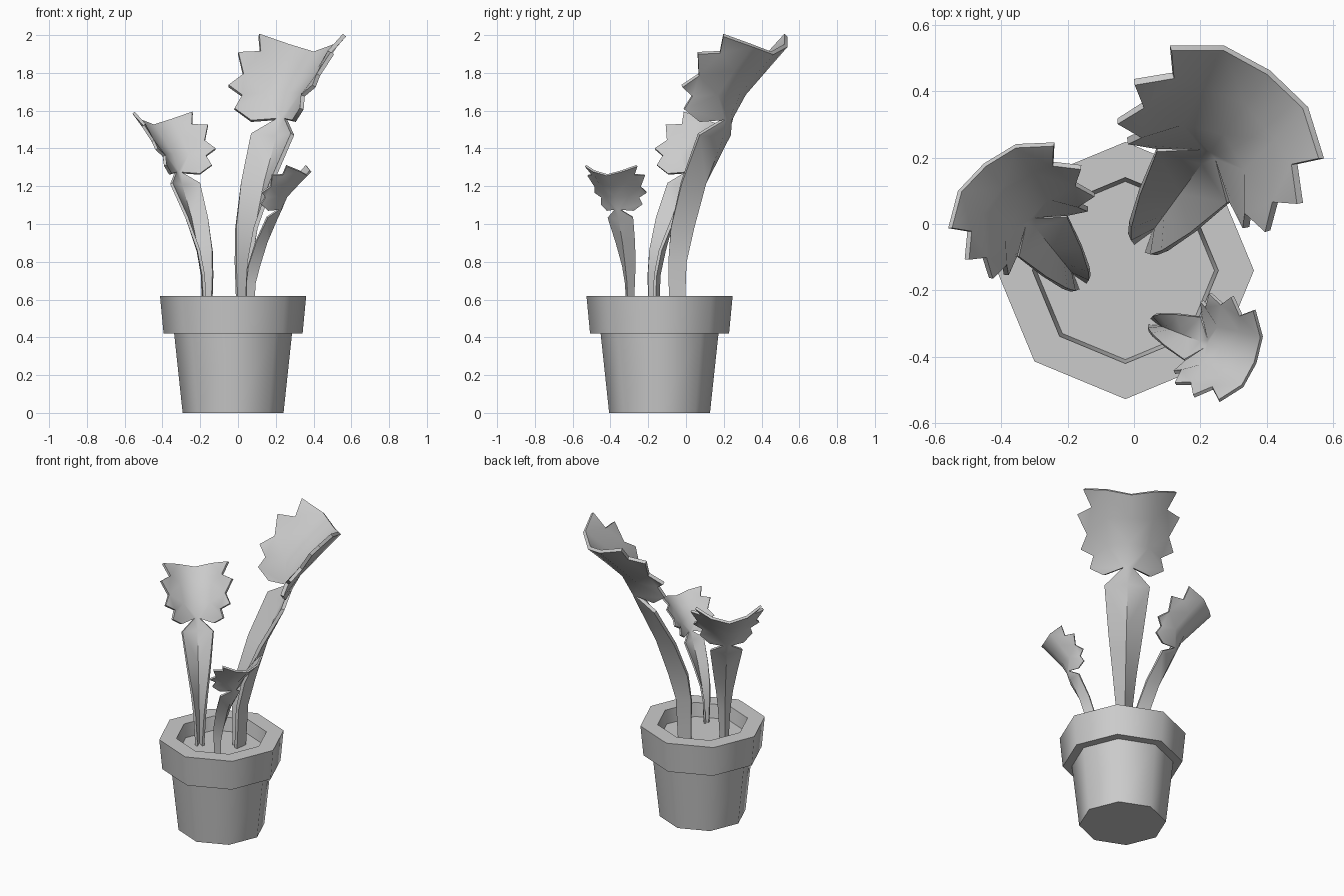
import bpy, bmesh
from math import pi, cos, sin, radians

if "Cube" in bpy.data.objects:
    bpy.data.objects.remove(bpy.data.objects["Cube"])

SIDES = 8
CX, CY = -0.026, -0.14      # pot centre
SOIL_Z = 0.53


def finish(ob, angle=50):
    """Apply modifiers, then smooth everything except sharp edges."""
    bpy.ops.object.select_all(action='DESELECT')
    ob.select_set(True)
    bpy.context.view_layer.objects.active = ob
    bpy.ops.object.convert(target='MESH')
    bpy.ops.object.shade_smooth_by_angle(angle=radians(angle))


def add_object(name, bm):
    bmesh.ops.recalc_face_normals(bm, faces=bm.faces[:])
    me = bpy.data.meshes.new(name)
    bm.to_mesh(me)
    bm.free()
    ob = bpy.data.objects.new(name, me)
    bpy.context.collection.objects.link(ob)
    return ob


def lathe(name, profile):
    """Octagonal turned shape, capped at both ends of the profile."""
    bm = bmesh.new()
    rings = [[bm.verts.new((r * cos(2 * pi * k / SIDES), r * sin(2 * pi * k / SIDES), z))
              for k in range(SIDES)] for r, z in profile]
    for a, b in zip(rings, rings[1:]):
        for k in range(SIDES):
            n = (k + 1) % SIDES
            bm.faces.new((a[k], a[n], b[n], b[k]))
    bm.faces.new(rings[0])
    bm.faces.new(rings[-1])
    ob = add_object(name, bm)
    ob.location = (CX, CY, 0)
    finish(ob)


# Pot with stepped rim, hollow down to the soil
lathe("pot", [(0.267, 0), (0.312, 0.42), (0.368, 0.42), (0.387, 0.62),
              (0.28, 0.62), (0.268, SOIL_Z)])

# Half of a leaf: x = sideways, y = outward lean, z = height above soil
# Stalk rows: height, centre lean, half width, edge lean, edge height
STALK = [(-0.06, 0.065, 0.028, 0.0, -0.06), (0.24, 0.08, 0.045, 0.005, 0.24),
         (0.42, 0.13, 0.065, 0.035, 0.42), (0.66, 0.21, 0.10, 0.13, 0.66),
         (0.90, 0.32, 0.135, 0.27, 0.915), (1.0, 0.364, 0.028, 0.356, 0.995)]
# Blade: crease (C), middle (M), toothed edge (P) and top (T)
BLADE = {
    'C1': (0, 0.43, 1.13), 'C2': (0, 0.54, 1.24), 'T0': (0, 0.652, 1.345),
    'M1': (0.12, 0.38, 1.13), 'M2': (0.14, 0.505, 1.26), 'T1': (0.152, 0.632, 1.385),
    'P7': (0.14, 0.276, 0.985), 'P6': (0.221, 0.235, 1.05), 'P5': (0.20, 0.274, 1.12),
    'P4': (0.28, 0.265, 1.17), 'P3': (0.246, 0.35, 1.23), 'P2': (0.309, 0.39, 1.345),
    'P1': (0.226, 0.475, 1.35), 'P0': (0.281, 0.537, 1.44)}
BLADE_FACES = ["C0 E0 M1 C1", "E0 P7 P6 M1", "M1 P6 P5", "P5 P4 P3", "M1 P5 P3 M2",
               "C1 M1 M2 C2", "P3 P2 P1", "M2 P3 P1", "M2 P1 T1", "P1 P0 T1",
               "C2 M2 T1 T0"]


def leaf(name, x, y, heading, scale):
    bm = bmesh.new()
    rows = [(bm.verts.new((0, rc, z)), bm.verts.new((w, re, ze)))
            for z, rc, w, re, ze in STALK]
    for a, b in zip(rows, rows[1:]):
        bm.faces.new((a[0], a[1], b[1], b[0]))
    v = {k: bm.verts.new(co) for k, co in BLADE.items()}
    v['C0'], v['E0'] = rows[-1]
    for f in BLADE_FACES:
        bm.faces.new([v[k] for k in f.split()])
    ob = add_object(name, bm)
    ob.location = (x, y, 0.56)
    ob.rotation_euler.z = radians(heading - 90)
    ob.scale = (scale,) * 3
    mirror = ob.modifiers.new("mirror", 'MIRROR')
    mirror.use_axis[0] = True
    solid = ob.modifiers.new("thickness", 'SOLIDIFY')
    solid.thickness = 0.022
    solid.offset = 0
    finish(ob)


# Three leaves, copies at different sizes and headings
leaf("large_leaf", 0.02, -0.07, 53.8, 1.0)
leaf("medium_leaf", -0.156, -0.185, 128.9, 0.715)
leaf("small_leaf", 0.049, -0.295, -21.2, 0.52)
